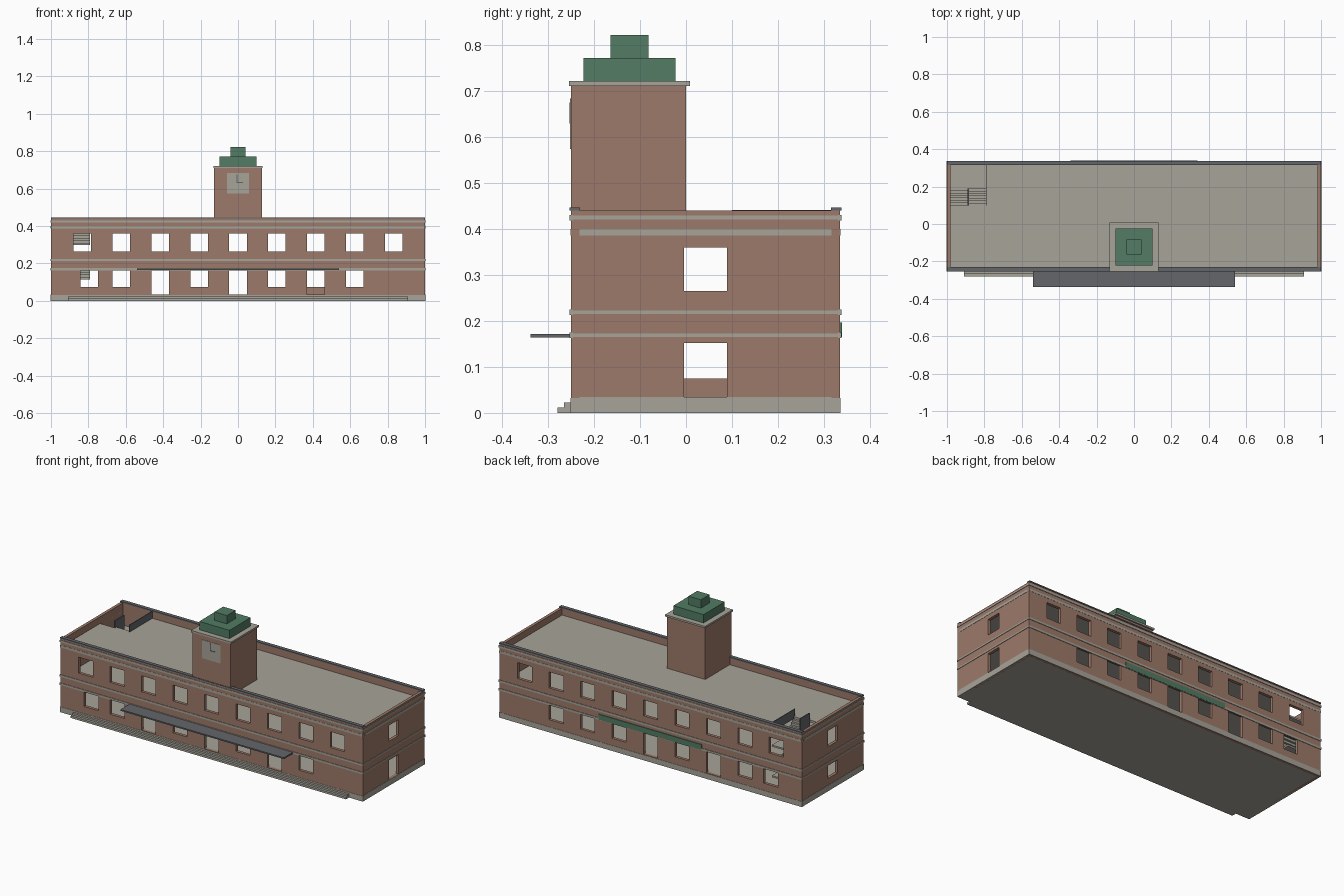
import bpy, bmesh
from mathutils import Matrix, Vector

if "Cube" in bpy.data.objects:
    bpy.data.objects.remove(bpy.data.objects["Cube"], do_unlink=True)


def material(name, rgb):
    m = bpy.data.materials.new(name)
    m.use_nodes = True
    m.diffuse_color = (*rgb, 1)
    m.node_tree.nodes["Principled BSDF"].inputs["Base Color"].default_value = (*rgb, 1)
    return m


BRICK = material("brick", (0.34, 0.195, 0.145))
STONE = material("pale stone", (0.39, 0.37, 0.32))
GREEN = material("copper green", (0.085, 0.2, 0.128))
SLATE = material("dark slate", (0.127, 0.133, 0.145))


def boxes(name, mat, *bounds):
    """One object made of boxes, each given as (x range, y range, z range)."""
    bm = bmesh.new()
    for b in bounds:
        lo, hi = (Vector(c) for c in zip(*b))
        size = Matrix.Diagonal((*(hi - lo), 1))
        bmesh.ops.create_cube(bm, size=1, matrix=Matrix.Translation((lo + hi) / 2) @ size)
    me = bpy.data.meshes.new(name)
    bm.to_mesh(me)
    bm.free()
    me.materials.append(mat)
    ob = bpy.data.objects.new(name, me)
    bpy.context.collection.objects.link(ob)
    return ob


def cut(ob, bounds):
    """Cut openings through a wall and discard the cutter."""
    cutter = boxes("opening_cutter", BRICK, *bounds)
    cutter.hide_render = True
    mod = ob.modifiers.new("openings", "BOOLEAN")
    mod.object, mod.operation, mod.solver = cutter, "DIFFERENCE", "EXACT"
    deps = bpy.context.evaluated_depsgraph_get()
    mesh = bpy.data.meshes.new_from_object(ob.evaluated_get(deps))
    ob.modifiers.clear()
    ob.data = mesh
    bpy.data.objects.remove(cutter, do_unlink=True)


# Main extents
FRONT, BACK, T = -0.25, 0.335, 0.018
IN_F, IN_B, IN_X = FRONT + T, BACK - T, 1 - T
TOP = 0.44
GROUND, FLOOR, ROOF = 0.035, 0.215, 0.4
UPPER, LOWER, DOOR = (0.265, 0.36), (0.075, 0.168), (GROUND, 0.168)
HALF = 0.047

# Long walls with rows of windows and doors
SPACING = 0.208


def long_wall(name, y, doors):
    wall = boxes(name, BRICK, ((-1, 1), y, (0, TOP)))
    holes = []
    through = (y[0] - 0.05, y[1] + 0.05)
    for i in range(-4, 5):
        c = i * SPACING
        holes.append(((c - HALF, c + HALF), through, UPPER))
        if i < 4:
            lc = -0.795 if i == -4 else c
            holes.append(((lc - HALF, lc + HALF), through, DOOR if i in doors else LOWER))
    cut(wall, holes)


long_wall("front_wall", (FRONT, IN_F), (-2, 0, 2))
long_wall("back_wall", (IN_B, BACK), (-2, 0))

# End walls
for name, x, sill in (("left_wall", (IN_X, 1), GROUND), ("right_wall", (-1, -IN_X), LOWER[0])):
    wall = boxes(name, BRICK, (x, (IN_F, IN_B), (0, TOP)))
    through = (x[0] - 0.05, x[1] + 0.05)
    cut(wall, [(through, (-0.004, 0.089), UPPER), (through, (-0.004, 0.089), (sill, 0.152))])

# Slabs; the upper two leave a stairwell open
WELL_X, WELL_Y = -0.79, 0.1
OUT = 1.0015
boxes("ground_slab", STONE, ((-OUT, OUT), (IN_F, IN_B), (0.001, GROUND)))
boxes("plinth", STONE, ((-OUT, OUT), (FRONT - 0.0015, BACK + 0.0015), (0, 0.032)))
for name, z, reach in (("upper_floor", (0.19, FLOOR), IN_X), ("roof_deck", (0.386, ROOF), OUT)):
    boxes(name, STONE,
          ((WELL_X, reach), (IN_F, IN_B), z),
          ((-reach, WELL_X), (IN_F, WELL_Y), z))
boxes("roof_edge_bands", STONE,
      ((-OUT, -IN_X), (WELL_Y, IN_B), (0.386, ROOF)),
      ((-1, 1), (FRONT - 0.001, FRONT + 0.001), (0.386, ROOF)),
      ((-1, 1), (BACK - 0.001, BACK + 0.001), (0.386, ROOF)))

# String courses around the building
P = 0.003
for name, z in (("lower_course", 0.169), ("middle_course", 0.219), ("cornice", 0.425)):
    tall, slim = (z - 0.006, z + 0.006), (z - 0.004, z + 0.004)
    boxes(name, STONE,
          ((-1 - P, 1 + P), (FRONT - P, FRONT + 0.004), tall),
          ((-1 - P, 1 + P), (BACK - 0.004, BACK + P), tall),
          ((-1 - P, -0.996), (FRONT, BACK), slim),
          ((0.996, 1 + P), (FRONT, BACK), slim))

# Coping on the long parapets
boxes("coping", SLATE,
      ((-1, 1), (FRONT - P, IN_F + 0.001), (TOP, 0.447)),
      ((-1, 1), (IN_B - 0.001, BACK + P), (TOP, 0.447)))

# Entrance steps, canopy and rear sign panel
boxes("front_steps", STONE,
      ((-0.91, 0.91), (-0.28, FRONT), (0, 0.012)),
      ((-0.91, 0.91), (-0.265, FRONT), (0, 0.023)))
boxes("canopy", SLATE, ((-0.54, 0.54), (-0.338, FRONT), (0.164, 0.172)))
boxes("rear_panel", GREEN, ((-0.34, 0.34), (BACK, BACK + 0.004), (0.165, 0.197)))

# Clock tower
TY = -0.123
boxes("tower", BRICK, ((-0.127, 0.127), (FRONT - 0.0005, 0), (0.39, 0.712)))
boxes("tower_cap", STONE, ((-0.132, 0.132), (-0.255, 0.009), (0.711, 0.722)))
boxes("tower_roof", GREEN,
      ((-0.1, 0.1), (TY - 0.1, TY + 0.1), (0.722, 0.772)),
      ((-0.041, 0.041), (TY - 0.041, TY + 0.041), (0.772, 0.822)))
boxes("clock_face", STONE, ((-0.06, 0.06), (-0.2525, FRONT), (0.574, 0.684)))
boxes("clock_hands", SLATE,
      ((-0.007, -0.002), (-0.254, FRONT), (0.63, 0.675)),
      ((-0.007, 0.026), (-0.254, FRONT), (0.63, 0.635)))

# Two-flight stairs between the storeys
STEPS, MID_X, TURN = 7, -0.886, 0.19
GOING = (TURN - WELL_Y) / STEPS
for name, z0, z1 in (("lower_stairs", GROUND, FLOOR), ("upper_stairs", FLOOR, ROOF)):
    mid = (z0 + z1) / 2
    rise = (z1 - z0) / 2 / STEPS
    parts = [((-IN_X, WELL_X), (TURN, IN_B), (mid - 0.01, mid))]
    for i in range(STEPS):
        up, back = WELL_Y + i * GOING, TURN - i * GOING
        a, b = z0 + i * rise, mid + i * rise
        parts.append(((-IN_X, MID_X), (up, up + GOING), (a, a + rise)))
        parts.append(((MID_X, WELL_X), (back - GOING, back), (b, b + rise)))
    boxes(name, STONE, *parts)
boxes("stairwell_guards", SLATE,
      ((WELL_X - 0.002, WELL_X + 0.002), (WELL_Y, IN_B), (0.386, 0.442)),
      ((MID_X - 0.003, MID_X + 0.003), (WELL_Y, TURN), (0.36, 0.442)))
